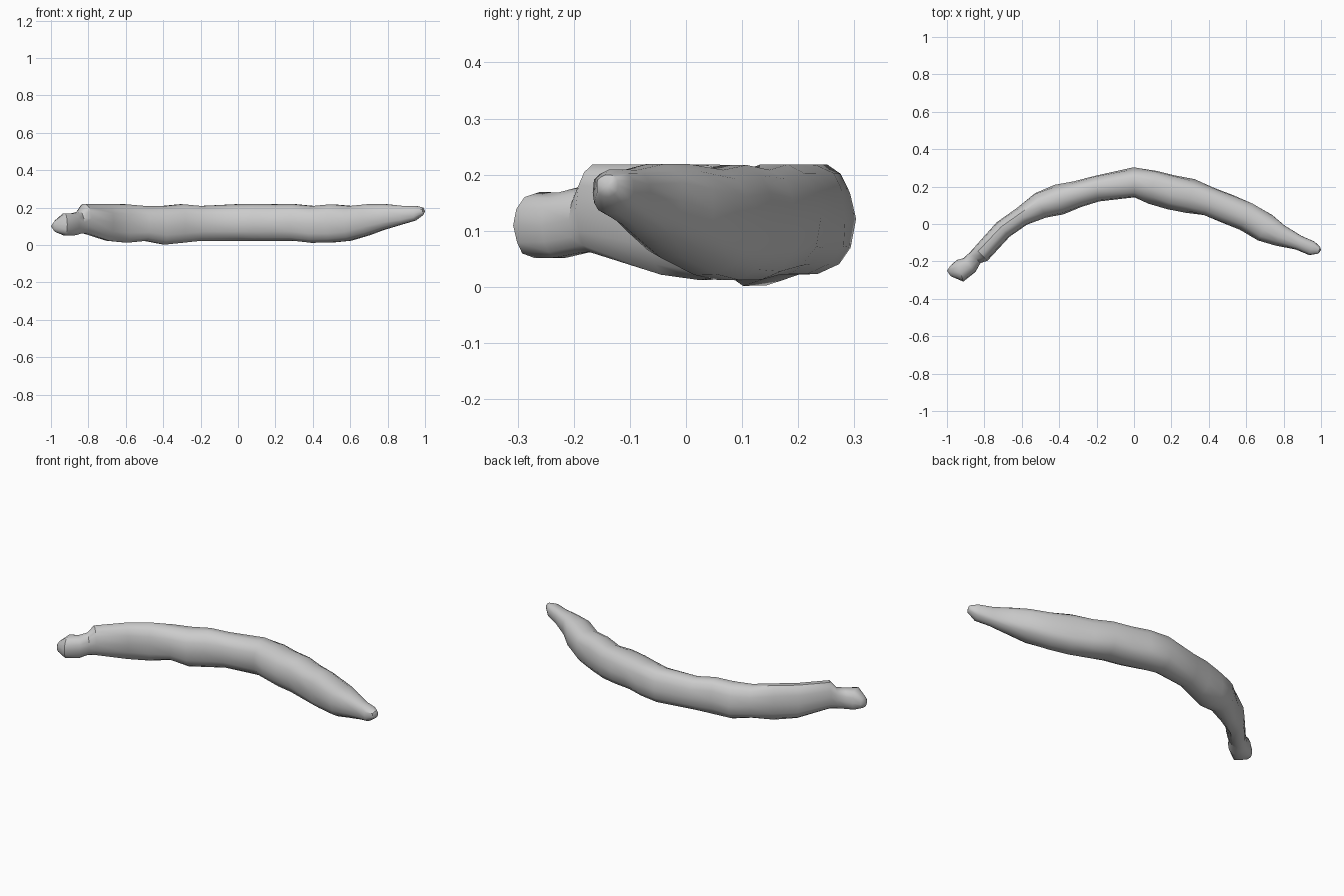
import bpy, bmesh, math, random
from mathutils import Vector

random.seed(4)
SIDES = 14

default_cube = bpy.data.objects.get("Cube")
if default_cube:
    bpy.data.objects.remove(default_cube, do_unlink=True)

# One plain colour for the whole stick
grey = bpy.data.materials.new("plain grey")
grey.use_nodes = True
colour = (0.6, 0.6, 0.6, 1)
grey.diffuse_color = colour
grey.node_tree.nodes["Principled BSDF"].inputs["Base Color"].default_value = colour

# Stations along the bend, in hundredths: x, y, half width, underside, top
stations = [
    (-98, -25, 3, 7, 13), (-93, -25, 6, 5, 17), (-88, -22, 5, 5, 17),
    (-85, -18, 4, 6, 18), (-82, -16, 5, 6, 22), (-70, -3, 5, 2, 22),
    (-60, 4, 5, 1, 22), (-50, 10, 7, 2, 21), (-40, 13, 8, 0, 21),
    (-30, 16, 7, 1, 22), (-20, 19, 7, 2, 21), (0, 22, 8, 2, 22),
    (10, 20, 9, 2, 22), (20, 17, 9, 2, 22), (30, 15, 9, 2, 22),
    (40, 12, 8, 1, 21), (50, 8, 8, 1, 22), (60, 4, 8, 2, 21),
    (70, -2, 8, 5, 22), (78, -6, 6, 8, 22), (88, -10, 4, 11, 21),
    (95, -13, 4, 13, 21), (99, -14, 2, 16, 20),
]
stations = [[value / 100 for value in row] for row in stations]


def section_ring(bm, index):
    """Upright rounded section, square to the bend, with its crest set back."""
    x, y, half, low, high = stations[index]
    before = Vector(stations[max(index - 1, 0)][:2])
    after = Vector(stations[min(index + 1, len(stations) - 1)][:2])
    along = (after - before).normalized()
    across = Vector((-along.y, along.x))
    ring = []
    for k in range(SIDES):
        angle = math.tau * k / SIDES
        c, s = math.cos(angle), math.sin(angle)
        side = math.copysign(abs(c) ** 0.85, c) * half
        rise = math.copysign(abs(s) ** 0.85, s)
        # The crest leans to the outside of the bend
        side += rise * half * 0.12 * (1 - abs(c))
        side *= 1 + random.uniform(-0.05, 0.05)
        z = (low + high) / 2 + rise * (high - low) / 2
        z += random.uniform(-0.003, 0.003) * abs(c)
        flat = Vector((x, y)) + across * side
        ring.append(bm.verts.new((flat.x, flat.y, z)))
    return ring


# Lumpy curved stick, lofted from end to end
bm = bmesh.new()
rings = [section_ring(bm, i) for i in range(len(stations))]
for first, second in zip(rings, rings[1:]):
    for k in range(SIDES):
        n = (k + 1) % SIDES
        bm.faces.new((first[k], first[n], second[n], second[k]))

# Blunt rounded tips
for ring, row, push in ((rings[0], stations[0], -0.02), (rings[-1], stations[-1], 0.01)):
    tip = bm.verts.new((row[0] + push, row[1], (row[3] + row[4]) / 2))
    for k in range(SIDES):
        bm.faces.new((ring[k], ring[(k + 1) % SIDES], tip))

bmesh.ops.recalc_face_normals(bm, faces=bm.faces)
mesh = bpy.data.meshes.new("curved_stick")
bm.to_mesh(mesh)
bm.free()
mesh.materials.append(grey)

stick = bpy.data.objects.new("curved_stick", mesh)
bpy.context.collection.objects.link(stick)
bpy.context.view_layer.objects.active = stick
stick.select_set(True)
bpy.ops.object.shade_smooth_by_angle(angle=math.radians(40))
